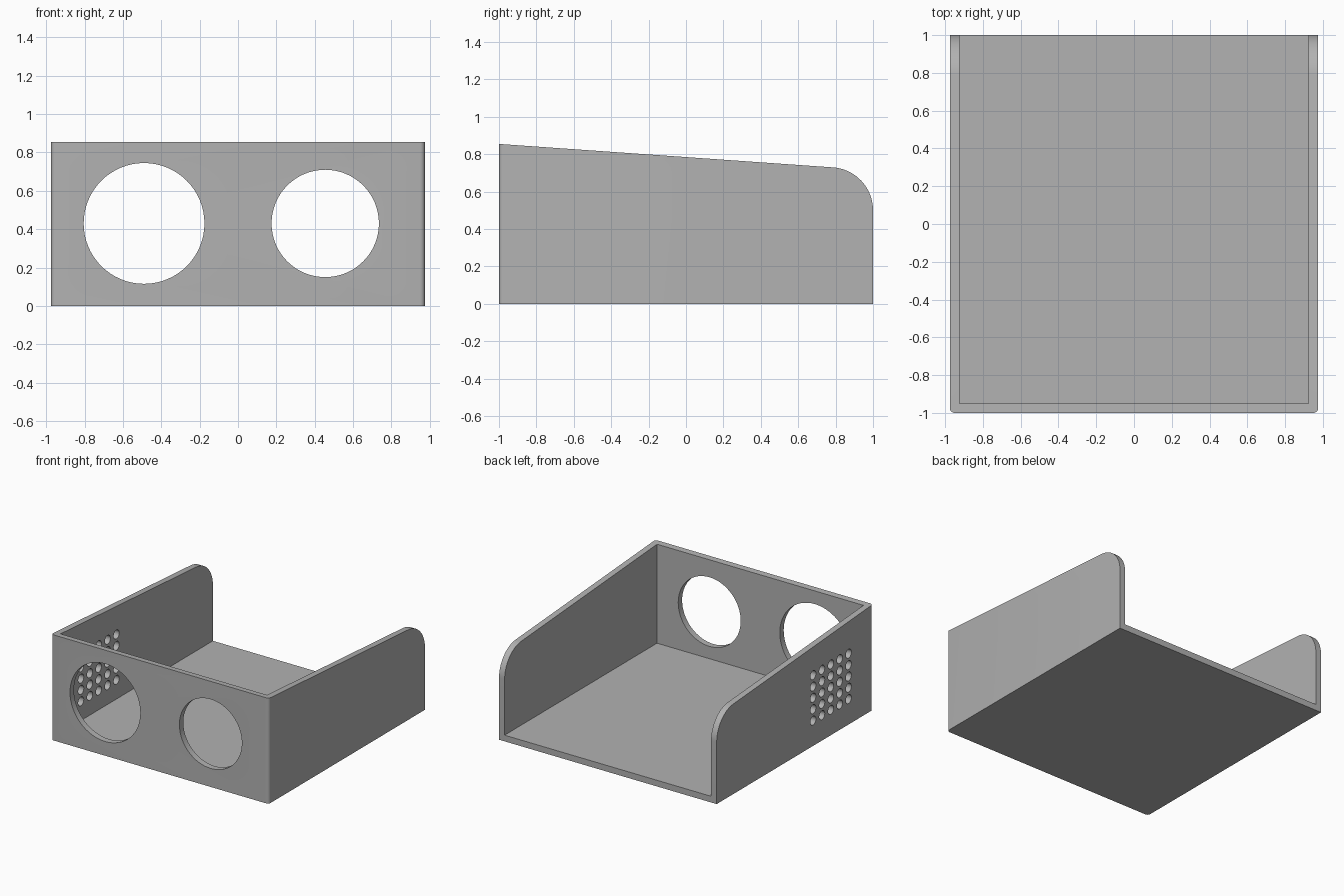
import bpy, bmesh, math
from mathutils import Matrix

cube = bpy.data.objects.get("Cube")
if cube:
    bpy.data.objects.remove(cube, do_unlink=True)

HALF_W = 0.975      # half the outer width
WALL = 0.05         # wall and floor thickness
FRONT_H = 0.855
SLOPE = 0.0702      # fall of the wall tops towards the back
ROUND = 0.23        # radius of the rear upper corners

grey = bpy.data.materials.new("plain_grey")
grey.use_nodes = True
colour = (0.445, 0.445, 0.445, 1)
grey.diffuse_color = colour
grey.node_tree.nodes["Principled BSDF"].inputs["Base Color"].default_value = colour


def make_object(name, bm):
    bmesh.ops.recalc_face_normals(bm, faces=bm.faces)
    mesh = bpy.data.meshes.new(name)
    bm.to_mesh(mesh)
    bm.free()
    mesh.materials.append(grey)
    obj = bpy.data.objects.new(name, mesh)
    bpy.context.collection.objects.link(obj)
    return obj


def add_cylinder(bm, radius, location, axis, segments):
    turn = Matrix.Rotation(math.pi / 2, 4, axis)
    bmesh.ops.create_cone(bm, cap_ends=True, segments=segments, radius1=radius,
                          radius2=radius, depth=WALL * 3,
                          matrix=Matrix.Translation(location) @ turn)


# Side profile with sloping top and rounded rear corner, extruded across the width
tilt = math.atan(SLOPE)
tangent_y = 1 - ROUND + ROUND * math.sin(tilt)
centre_z = FRONT_H - SLOPE * (tangent_y + 1) - ROUND * math.cos(tilt)
profile = [(-1, 0), (1, 0)]
STEPS = 20
for i in range(STEPS + 1):
    a = i / STEPS * (math.pi / 2 - tilt)
    profile.append((1 - ROUND + ROUND * math.cos(a), centre_z + ROUND * math.sin(a)))
profile.append((-1, FRONT_H))

bm = bmesh.new()
face = bm.faces.new([bm.verts.new((-HALF_W, y, z)) for y, z in profile])
extruded = bmesh.ops.extrude_face_region(bm, geom=[face])["geom"]
bmesh.ops.translate(bm, vec=(2 * HALF_W, 0, 0),
                    verts=[v for v in extruded if isinstance(v, bmesh.types.BMVert)])
# Small rounding on the two upright front edges
front_edges = [e for e in bm.edges
               if all(v.co.y < -0.99 for v in e.verts)
               and abs(e.verts[0].co.z - e.verts[1].co.z) > 0.5]
bmesh.ops.bevel(bm, geom=front_edges, offset=0.025, segments=5,
                affect='EDGES', profile=0.5)
tray = make_object("open_tray", bm)

# Cavity, open at the top and the back
bm = bmesh.new()
bmesh.ops.create_cube(bm, size=2)
bmesh.ops.scale(bm, vec=(HALF_W - WALL, 1, 1), verts=bm.verts)
bmesh.ops.translate(bm, vec=(0, WALL, 1 + WALL), verts=bm.verts)
cavity = make_object("cavity_cutter", bm)

# Two round front openings and a grid of vents in the right wall
bm = bmesh.new()
for x, radius in ((-0.49, 0.315), (0.455, 0.28)):
    add_cylinder(bm, radius, (x, -1 + WALL / 2, 0.43), 'X', 64)
for col in range(5):
    for row in range(5):
        add_cylinder(bm, 0.036, (-HALF_W + WALL / 2, -0.688 + 0.1135 * col,
                                 0.205 + 0.092 * row), 'Y', 24)
holes = make_object("hole_cutter", bm)

# Cut, apply and shade
bpy.ops.object.select_all(action='DESELECT')
tray.select_set(True)
bpy.context.view_layer.objects.active = tray
for cutter in (cavity, holes):
    cutter.hide_render = True
    cut = tray.modifiers.new(cutter.name, 'BOOLEAN')
    cut.operation = 'DIFFERENCE'
    cut.solver = 'EXACT'
    cut.object = cutter
    bpy.ops.object.modifier_apply(modifier=cut.name)
    bpy.data.objects.remove(cutter, do_unlink=True)
bpy.ops.object.shade_smooth_by_angle(angle=math.radians(30))
